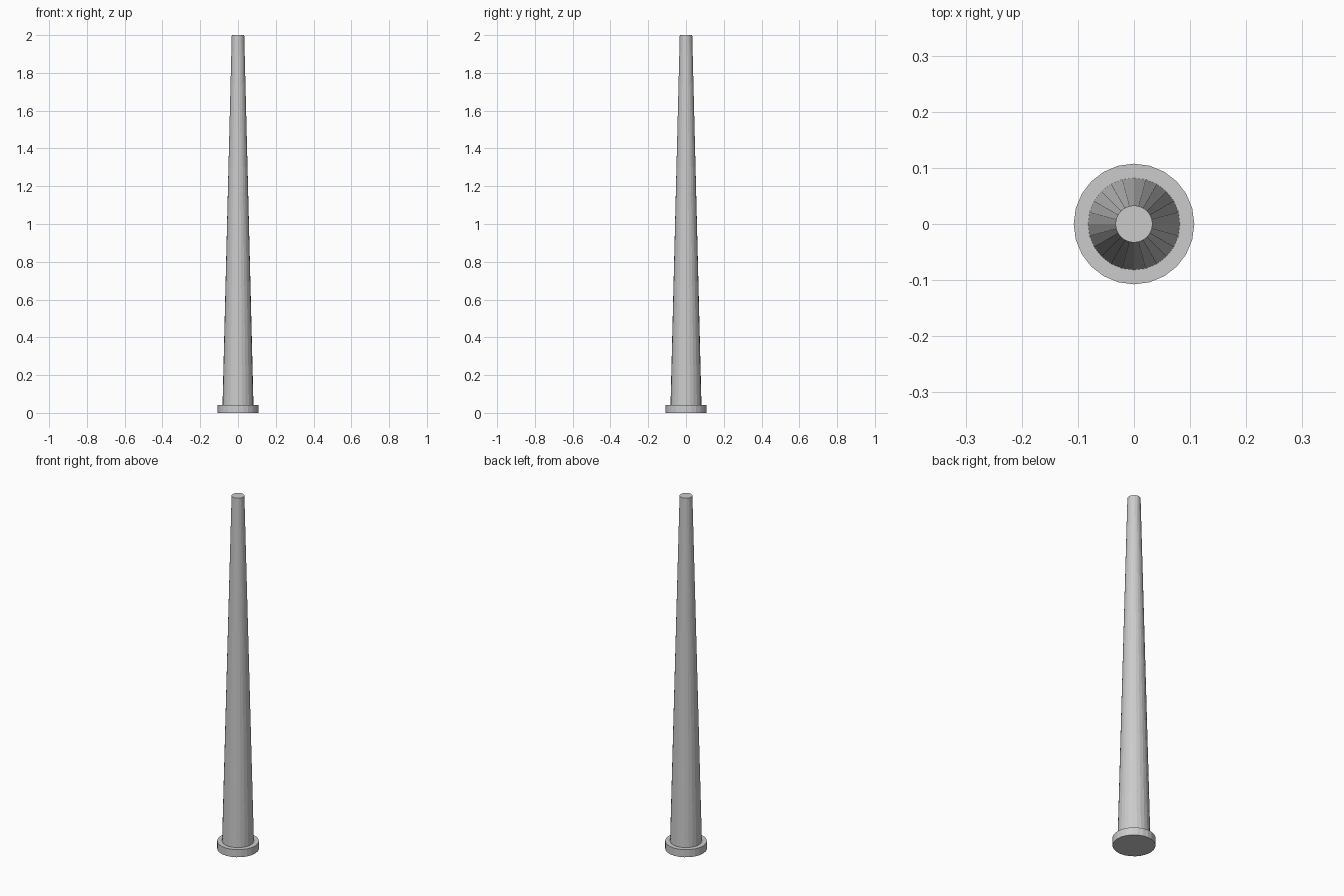
import bpy

if "Cube" in bpy.data.objects:
    bpy.data.objects.remove(bpy.data.objects["Cube"])

SIDES = 24


def tapered(name, r_bottom, r_top, z0, z1):
    bpy.ops.mesh.primitive_cone_add(vertices=SIDES, radius1=r_bottom, radius2=r_top,
                                    depth=z1 - z0, location=(0, 0, (z0 + z1) / 2))
    bpy.context.object.name = name


# Round foot flange
tapered("base_flange", 0.1075, 0.1075, 0.0, 0.043)
# Long tapering pole standing on the flange
tapered("tapered_pole", 0.082, 0.033, 0.04, 2.0)
